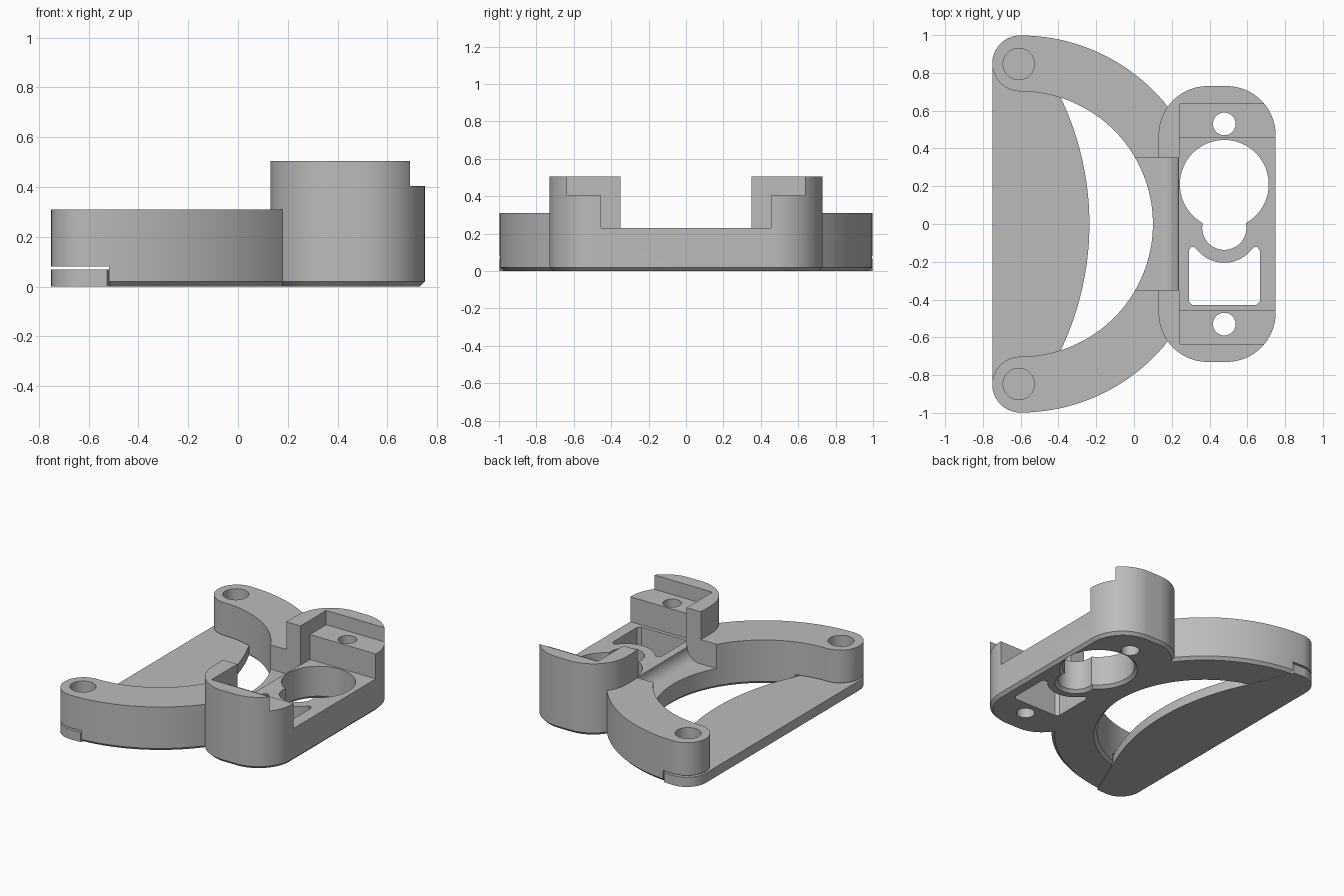
import bpy, bmesh
from math import cos, sin, radians
from mathutils import Matrix

cube = bpy.data.objects.get("Cube")
if cube:
    bpy.data.objects.remove(cube, do_unlink=True)

grey = bpy.data.materials.new("plain grey")
grey.use_nodes = True
grey.diffuse_color = (0.5, 0.5, 0.5, 1)
grey.node_tree.nodes["Principled BSDF"].inputs["Base Color"].default_value = (0.5, 0.5, 0.5, 1)


def arc(cx, cy, r, a0, a1, n=24):
    angles = [radians(a0 + (a1 - a0) * i / n) for i in range(n + 1)]
    return [(cx + r * cos(a), cy + r * sin(a)) for a in angles]


def to_object(name, bm):
    bmesh.ops.recalc_face_normals(bm, faces=bm.faces)
    mesh = bpy.data.meshes.new(name)
    bm.to_mesh(mesh)
    bm.free()
    mesh.materials.append(grey)
    obj = bpy.data.objects.new(name, mesh)
    bpy.context.collection.objects.link(obj)
    return obj


def prism(name, outline, z0, z1, chamfer=0, matrix=None):
    """Extrude a flat outline upward, optionally chamfering its lower rim."""
    bm = bmesh.new()
    base = bm.faces.new([bm.verts.new((x, y, z0)) for x, y in outline])
    grown = bmesh.ops.extrude_face_region(bm, geom=[base], use_keep_orig=True)
    tops = [v for v in grown["geom"] if isinstance(v, bmesh.types.BMVert)]
    bmesh.ops.translate(bm, verts=tops, vec=(0, 0, z1 - z0))
    bmesh.ops.remove_doubles(bm, verts=bm.verts, dist=1e-5)
    bmesh.ops.recalc_face_normals(bm, faces=bm.faces)
    if chamfer:
        rim = [e for e in bm.edges if all(abs(v.co.z - z0) < 1e-5 for v in e.verts)]
        bmesh.ops.bevel(bm, geom=rim, offset=chamfer, segments=1, affect='EDGES')
    if matrix:
        bmesh.ops.transform(bm, matrix=matrix, verts=bm.verts)
    return to_object(name, bm)


def box(name, x0, x1, y, z0, z1):
    return prism(name, [(x0, -y), (x1, -y), (x1, y), (x0, y)], z0, z1)


def cone(name, x, y, r0, r1, z0, z1):
    bm = bmesh.new()
    bmesh.ops.create_cone(bm, cap_ends=True, segments=64, radius1=r0, radius2=r1,
                          depth=z1 - z0, matrix=Matrix.Translation((x, y, (z0 + z1) / 2)))
    return to_object(name, bm)


def combine(target, tool, operation='DIFFERENCE'):
    mod = target.modifiers.new("cut", 'BOOLEAN')
    mod.operation, mod.solver, mod.object = operation, 'EXACT', tool
    bpy.context.view_layer.objects.active = target
    bpy.ops.object.modifier_apply(modifier=mod.name)
    bpy.data.objects.remove(tool, do_unlink=True)


# Curved arms: a half ring with rounded ends
RX = -0.602
ring = (arc(RX, 0, 0.998, -90, 90, 72) + arc(RX, 0.85, 0.148, 90, 270)[1:]
        + arc(RX, 0, 0.702, 90, -90, 72)[1:] + arc(RX, -0.85, 0.148, 90, 270)[1:-1])
frame = prism("bracket_frame", ring, 0, 0.31, 0.02)

# Mounting block: a tall rounded rectangle
R = 0.26
block = prism("mounting_block",
              arc(0.49, 0.47, R, 0, 90) + arc(0.39, 0.47, R, 90, 180)
              + arc(0.39, -0.47, R, 180, 270) + arc(0.49, -0.47, R, 270, 360),
              0, 0.505, 0.02)
combine(frame, block, 'UNION')

# Stepped recess in the block
combine(frame, box("upper_recess", 0.24, 1, 0.635, 0.405, 0.7))
combine(frame, box("lower_recess", 0.24, 1, 0.455, 0.23, 0.8))

# Cross channel with a rounded back, running through the arms and block wall
channel = ([(-0.1, 0.9), (-0.1, 0.14)] + arc(0.145, 0.23, 0.09, 270, 360, 12)
           + [(0.26, 0.23), (0.26, 0.9)])
stand_up = Matrix.Rotation(radians(90), 4, 'X')
combine(frame, prism("channel", channel, -0.35, 0.35, matrix=stand_up))

# Keyhole opening with a flared lower rim
HX = 0.478
for y, r in ((0.21, 0.235), (-0.02, 0.117)):
    combine(frame, cone("flare", HX, y, r + 0.04, r, -0.02, 0.02))
    combine(frame, cone("keyhole", HX, y, r, r, -0.1, 0.6))

# Square window with a scooped edge around the keyhole
half = [(0.335, -0.138), (0.32, -0.122), (0.303, -0.122), (0.29, -0.14),
        (0.29, -0.41), (0.31, -0.43)]
window = half + [(2 * HX - x, y) for x, y in reversed(half)]
window += arc(HX, -0.02, 0.185, 320, 220)
combine(frame, prism("window", window, -0.1, 0.6))

# Screw holes in the block and blind holes in the arm ends
for side in (-1, 1):
    combine(frame, cone("screw_hole", HX, side * 0.53, 0.06, 0.06, -0.1, 0.7))
    combine(frame, cone("arm_hole", -0.61, side * 0.847, 0.083, 0.083, 0.05, 0.5))

# Slot under the arm ends, slightly larger than the plate
EDGE = 1.55


def plate_edge(gap):
    curve = arc(-0.236 - EDGE + gap, 0, EDGE, -25.5, 25.5, 40)
    return [(-0.525 + gap, -0.995)] + curve + [(-0.525 + gap, 0.995)]


slot = plate_edge(0.006) + [(-0.519, 1.2), (-1, 1.2), (-1, -1.2), (-0.519, -1.2)]
combine(frame, prism("slot", slot, -0.1, 0.08))

# Base plate that slides into the slot
plate = prism("base_plate",
              plate_edge(0) + arc(RX, 0.85, 0.148, 90, 180) + arc(RX, -0.85, 0.148, 180, 270),
              0, 0.068)

# Smooth curved walls, crisp edges
for obj in (frame, plate):
    bpy.ops.object.select_all(action='DESELECT')
    obj.select_set(True)
    bpy.context.view_layer.objects.active = obj
    bpy.ops.object.shade_smooth_by_angle(angle=radians(30))
